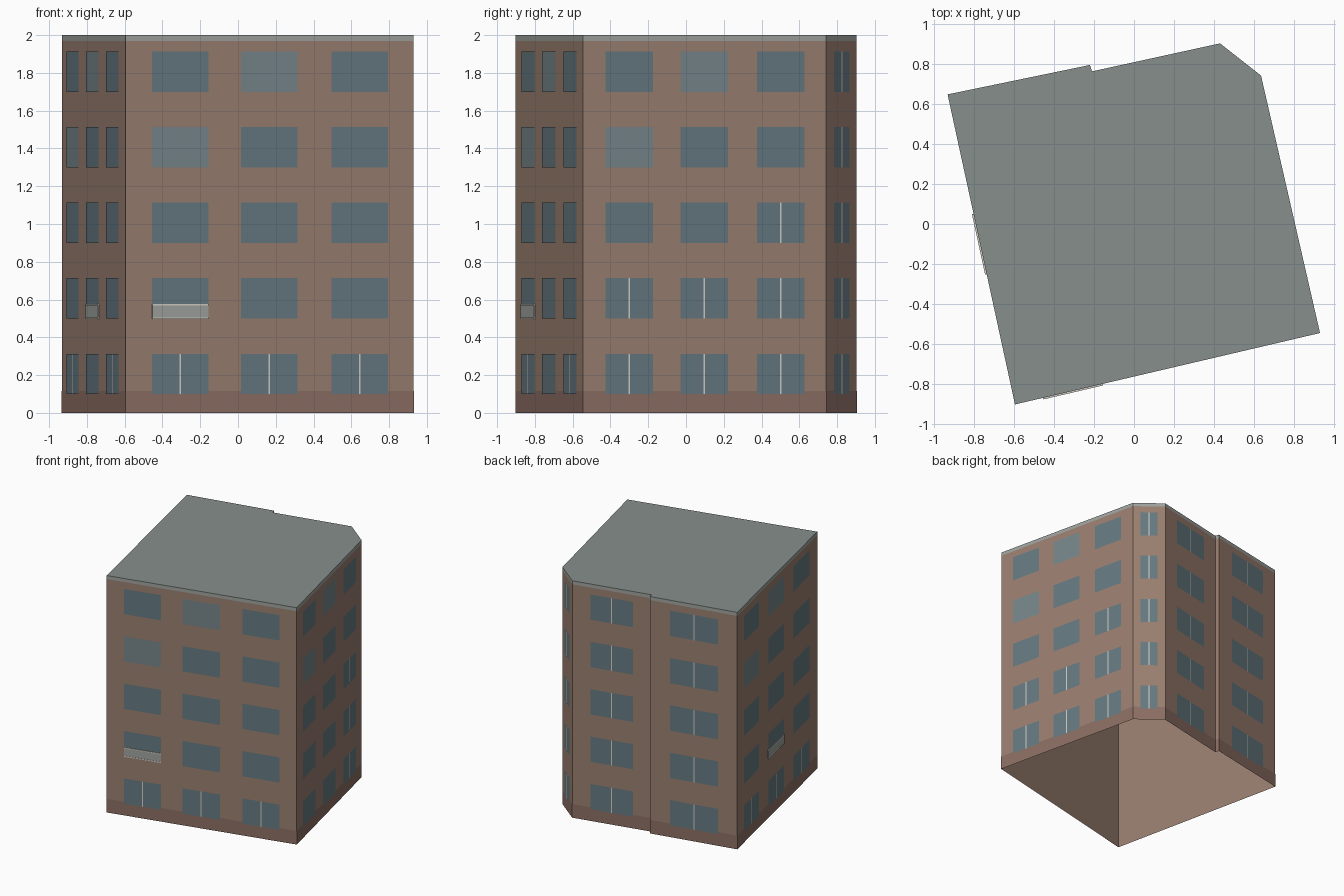
import bpy
from mathutils import Vector

if "Cube" in bpy.data.objects:
    bpy.data.objects.remove(bpy.data.objects["Cube"])

# Footprint, counter-clockwise from the front-left corner
PLAN = [(-0.595, -0.902), (0.93, -0.545), (0.635, 0.742), (0.43, 0.903),
        (-0.21, 0.763), (-0.22, 0.795), (-0.932, 0.648)]
N = len(PLAN)
FLOORS = [0.10, 0.50, 0.90, 1.30, 1.70]
WIN_H = 0.213


def material(name, rgb):
    m = bpy.data.materials.new(name)
    m.diffuse_color = (*rgb, 1)
    m.use_nodes = True
    m.node_tree.nodes["Principled BSDF"].inputs["Base Color"].default_value = m.diffuse_color
    return m


BRICK = material("brick", (0.32, 0.21, 0.16))
PLINTH = material("plinth_stone", (0.26, 0.155, 0.125))
ROOF = material("roof_grey", (0.24, 0.275, 0.26))
TRIM = material("trim_grey", (0.34, 0.36, 0.34))
GLASS = material("glass", (0.13, 0.19, 0.215))
PALE = material("pale_glass", (0.18, 0.235, 0.25))
WHITE = material("frame_white", (0.65, 0.62, 0.56))


def make(name, verts, faces, mat):
    me = bpy.data.meshes.new(name)
    me.from_pydata(verts, [], faces)
    me.materials.append(mat)
    ob = bpy.data.objects.new(name, me)
    bpy.context.collection.objects.link(ob)
    return ob


def ring(name, z0, z1, mat, off=0.0):
    """Open band of wall following the footprint."""
    pts = []
    for i in range(N):
        a, b, c = (Vector(PLAN[(i + k) % N]) for k in (-1, 0, 1))
        u, v = (b - a).normalized(), (c - b).normalized()
        n1, n2 = Vector((u.y, -u.x)), Vector((v.y, -v.x))
        pts.append(b + (n1 + n2) * off / (1 + n1.dot(n2)))
    verts = [(p.x, p.y, z) for z in (z0, z1) for p in pts]
    faces = [(i, (i + 1) % N, N + (i + 1) % N, N + i) for i in range(N)]
    return make(name, verts, faces, mat)


def on_wall(side, t, z, off):
    a, b = Vector(PLAN[side]), Vector(PLAN[(side + 1) % N])
    d = (b - a).normalized()
    p = a.lerp(b, t) + Vector((d.y, -d.x)) * off
    return (p.x, p.y, z)


def panel(name, side, t0, t1, z0, z1, off, mat):
    return make(name, [on_wall(side, t, z, off) for t, z in
                       ((t0, z0), (t1, z0), (t1, z1), (t0, z1))], [(0, 1, 2, 3)], mat)


def slab(name, side, t0, t1, z0, z1, depth, mat):
    verts = [on_wall(side, t, z, o) for o in (0, depth) for t, z in
             ((t0, z0), (t1, z0), (t1, z1), (t0, z1))]
    faces = [(4, 5, 6, 7), (0, 1, 5, 4), (1, 2, 6, 5), (2, 3, 7, 6), (3, 0, 4, 7)]
    return make(name, verts, faces, mat)


# Shell: open underneath, flat roof on top
ring("walls", 0, 1.97, BRICK)
ring("plinth", 0, 0.115, PLINTH, 0.001)
ring("roof_trim", 1.97, 2.0, TRIM)
make("roof", [(x, y, 2.0) for x, y in PLAN], [tuple(range(N))], ROOF)

# Windows: spans along each wall, and the floors that have a centre bar
THREE = [(0.092, 0.287), (0.40, 0.596), (0.715, 0.91)]
ALL = {0, 1, 2, 3, 4}
SIDES = {
    0: ("front", THREE, [{0}, {0}, {0}]),
    1: ("right", THREE, [{0, 1}, {0, 1}, {0, 1, 2}]),
    2: ("corner", [(0.24, 0.76)], [ALL]),
    3: ("back_right", [(0.23, 0.77)], [ALL]),
    5: ("back_left", [(0.23, 0.78)], [ALL]),
    6: ("left", [(0.08, 0.27), (0.385, 0.58), (0.70, 0.90)], [{0}, {0}, {0}]),
}
for side, (label, spans, bars) in SIDES.items():
    for w, (t0, t1) in enumerate(spans):
        for f, z in enumerate(FLOORS):
            pale = len(spans) == 3 and (w, f) in ((1, 4), (0, 3))
            panel(f"{label}_window", side, t0, t1, z, z + WIN_H, 0.003,
                  PALE if pale else GLASS)
            if f in bars[w]:
                mid = (t0 + t1) / 2
                length = (Vector(PLAN[(side + 1) % N]) - Vector(PLAN[side])).length
                h = 0.004 / length
                panel(f"{label}_window_bar", side, mid - h, mid + h, z, z + WIN_H,
                      0.004, WHITE)

# Shallow balcony guards with rails, on the front and left walls
for side, w in ((0, 0), (6, 1)):
    t0, t1 = SIDES[side][1][w]
    slab("balcony_guard", side, t0, t1, 0.505, 0.572, 0.006, TRIM)
    for z in (0.498, 0.569):
        slab("balcony_rail", side, t0, t1, z, z + 0.008, 0.008, WHITE)
